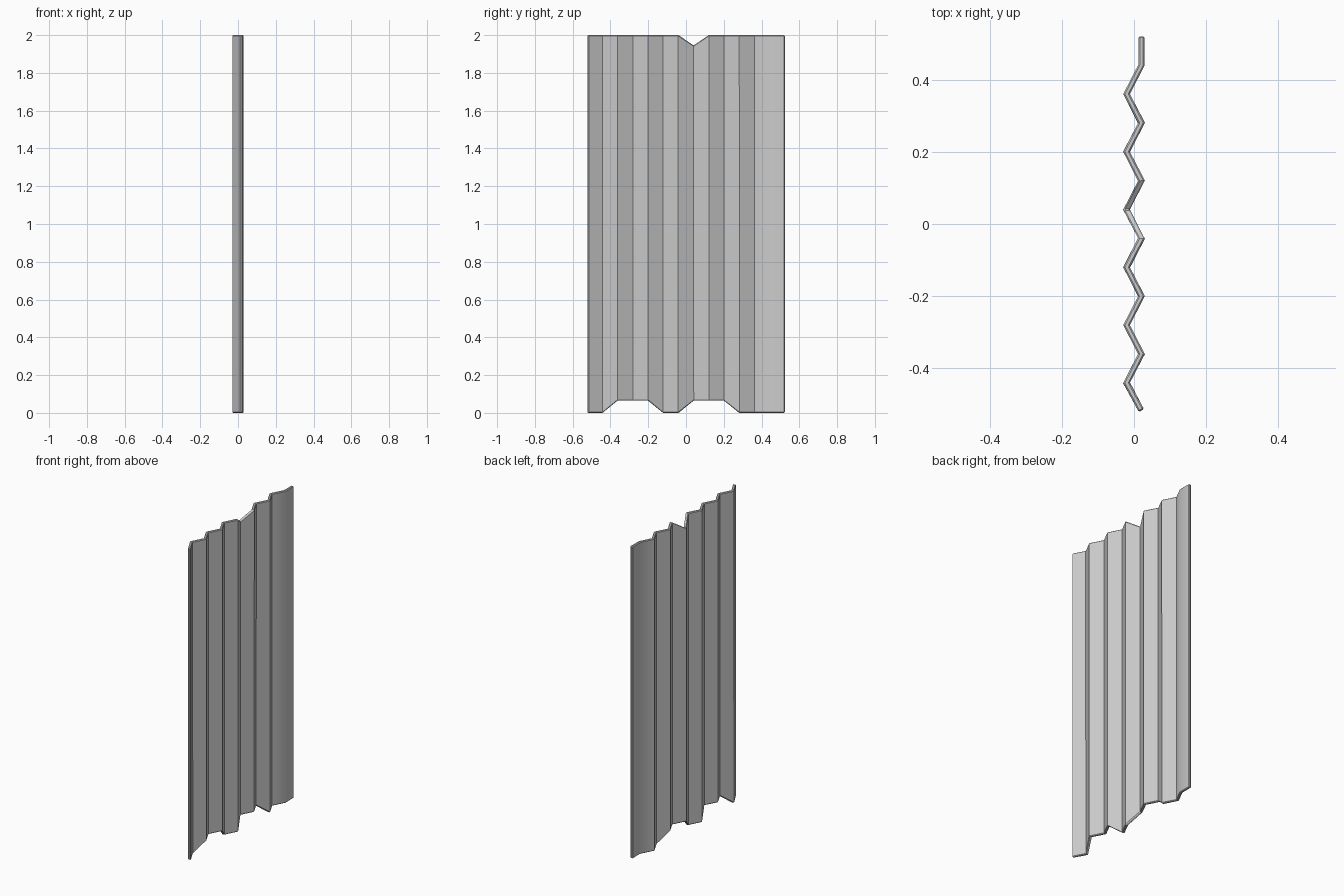
import bpy
import bmesh
import math

cube = bpy.data.objects.get("Cube")
if cube:
    bpy.data.objects.remove(cube)

# Plain galvanised grey
metal = bpy.data.materials.new("sheet_grey")
metal.use_nodes = True
grey = (0.60, 0.60, 0.60, 1)
metal.diffuse_color = grey
metal.node_tree.nodes["Principled BSDF"].inputs["Base Color"].default_value = grey

# Zigzag centre line: twelve folds, then a flat end flange
PITCH, DEPTH, HEIGHT, FOLDS = 0.0805, 0.0207, 2.0, 14
raised = {2, 3, 4, 7, 8, 9}     # columns whose bottom edge is torn away
notch = 7                       # column with a notch in the top edge

bm = bmesh.new()
columns = []
for i in range(FOLDS):
    x = DEPTH if i % 2 == 0 or i == FOLDS - 1 else -DEPTH
    y = (i - (FOLDS - 1) / 2) * PITCH + (0.003 if i == 0 else 0)
    low = 0.065 if i in raised else 0
    high = 1.945 if i == notch else HEIGHT
    columns.append([bm.verts.new((x, y, z)) for z in (low, high)])
for a, b in zip(columns, columns[1:]):
    bm.faces.new((a[0], b[0], b[1], a[1]))
mesh = bpy.data.meshes.new("corrugated_sheet")
bm.to_mesh(mesh)
bm.free()

sheet = bpy.data.objects.new("corrugated_sheet", mesh)
bpy.context.collection.objects.link(sheet)
mesh.materials.append(metal)

# Sheet thickness with a chamfered rim
solid = sheet.modifiers.new("thickness", 'SOLIDIFY')
solid.thickness = 0.0165
solid.offset = 0
solid.use_even_offset = True
rim = sheet.modifiers.new("rim_chamfer", 'BEVEL')
rim.width = 0.004
rim.segments = 1
rim.limit_method = 'ANGLE'
rim.angle_limit = math.radians(70)

# Apply the modifiers, then keep the folds crisp
bpy.context.view_layer.objects.active = sheet
sheet.select_set(True)
for name in [m.name for m in sheet.modifiers]:
    bpy.ops.object.modifier_apply(modifier=name)
bpy.ops.object.shade_smooth_by_angle(angle=math.radians(32))
